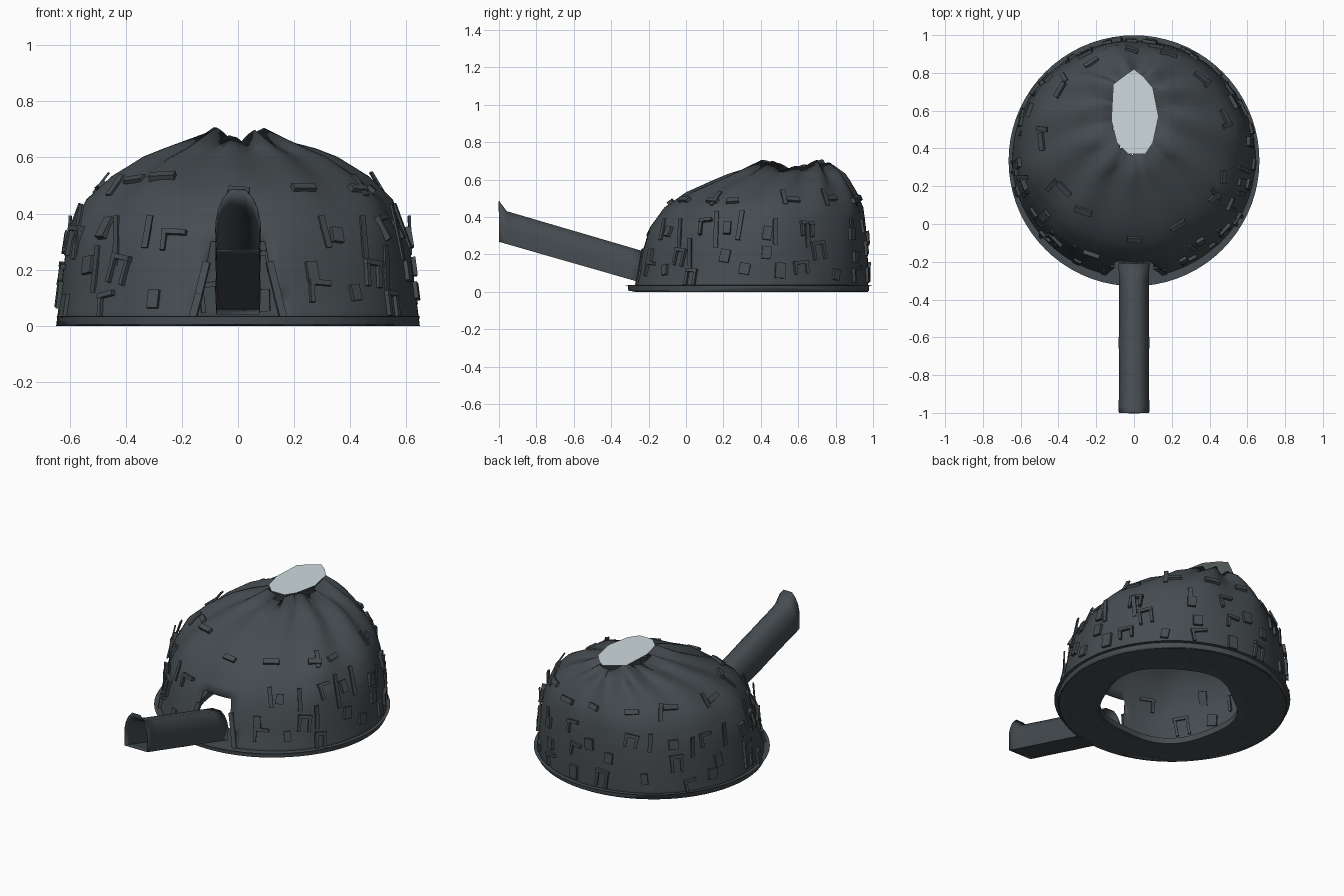
import bpy, bmesh, math, random
from mathutils import Vector, Matrix

random.seed(7)
if "Cube" in bpy.data.objects:
    bpy.data.objects.remove(bpy.data.objects["Cube"], do_unlink=True)


def material(name, rgb):
    m = bpy.data.materials.new(name)
    m.use_nodes = True
    m.diffuse_color = (*rgb, 1)
    bsdf = m.node_tree.nodes["Principled BSDF"]
    bsdf.inputs["Base Color"].default_value = (*rgb, 1)
    bsdf.inputs["Roughness"].default_value = 0.9
    return m


STONE = material("dark slate", (0.060, 0.072, 0.081))
PALE = material("pale grey", (0.62, 0.70, 0.72))


def finish(name, bm, mat, smooth=None, thickness=0):
    bmesh.ops.recalc_face_normals(bm, faces=bm.faces)
    mesh = bpy.data.meshes.new(name)
    bm.to_mesh(mesh)
    bm.free()
    mesh.materials.append(mat)
    ob = bpy.data.objects.new(name, mesh)
    bpy.context.collection.objects.link(ob)
    if thickness:
        mod = ob.modifiers.new("shell", "SOLIDIFY")
        mod.thickness = thickness
        mod.offset = 0
    if smooth:
        bpy.ops.object.select_all(action="DESELECT")
        ob.select_set(True)
        bpy.context.view_layer.objects.active = ob
        bpy.ops.object.shade_smooth_by_angle(angle=math.radians(smooth))


def loft(rings, wrap=False):
    """Skin a list of closed rings; wrap joins the last ring to the first."""
    bm = bmesh.new()
    rows = [[bm.verts.new(p) for p in ring] for ring in rings]
    pairs = list(zip(rows, rows[1:])) + ([(rows[-1], rows[0])] if wrap else [])
    for a, b in pairs:
        for i in range(len(a)):
            j = (i + 1) % len(a)
            bm.faces.new((a[i], a[j], b[j], b[i]))
    return bm


# Dome outline: height, half width, front y, back y
PROFILE = [(0, .645, -.29, .97), (.1, .632, -.262, .97), (.2, .62, -.24, .968),
           (.33, .60, -.2, .96), (.45, .54, -.11, .94), (.53, .45, .01, .90),
           (.60, .33, .175, .85), (.65, .20, .30, .81), (.70, .08, .41, .75)]


def dome_point(a, z):
    """Point on the folded dome at angle a and height z."""
    for lo, hi in zip(PROFILE, PROFILE[1:]):
        if z <= hi[0]:
            break
    t = (z - lo[0]) / (hi[0] - lo[0])
    rx, yf, yb = (lo[k] + (hi[k] - lo[k]) * t for k in (1, 2, 3))
    k = z / .7
    fold = 1 + .02 * k * math.sin(8 * a) + .16 * k ** 6 * math.sin(11 * a + 1)
    return Vector((rx * fold * math.cos(a),
                   (yf + yb) / 2 + (yb - yf) / 2 * fold * math.sin(a), z))


# Dome shell with pleats gathered at a ragged crown of four peaks
SEG = 104
heights = [0, .05, .1, .15, .2, .25, .3, .35, .4, .45, .49, .53, .57, .6, .63, .69]
rings = [[dome_point(math.tau * i / SEG, z) for i in range(SEG)] for z in heights]
for i, p in enumerate(rings[-1]):
    a = math.tau * i / SEG
    p.z = .66 + .036 * math.sin(2 * a) ** 2 + .01 * math.sin(11 * a + 1)
bm = loft(rings)
doorway = [f for f in bm.faces
           if (c := f.calc_center_median()).y < 0 and c.z < .3 and abs(c.x) < .15 - .18 * c.z]
bmesh.ops.delete(bm, geom=doorway, context="FACES")
# Straighten the jambs so the doorway narrows evenly upwards
for v in bm.verts:
    jamb = .15 - .18 * v.co.z
    if v.is_boundary and v.co.y < 0 and v.co.z < .31 and abs(abs(v.co.x) - jamb) < .022:
        v.co.x = math.copysign(jamb, v.co.x)
finish("dome_shell", bm, STONE, 35, .006)


# Floor ring: thin wide rim above a cobbled underside, with an uneven hole
def floor_ring(f, z, rough=0):
    pts = []
    for i in range(72):
        a = math.tau * i / 72
        hole = .40 - .02 * math.cos(2 * a - 4.6) - .02 * math.cos(a - 2.3) + .012 * math.sin(5 * a)
        r = hole + (.664 - hole) * f
        pts.append((r * math.cos(a), .335 + r * math.sin(a),
                    max(0, z + random.uniform(-rough, rough))))
    return pts


rings = [floor_ring(0, .036), floor_ring(1, .036), floor_ring(.93, .034), floor_ring(.92, .004)]
rings += [floor_ring(f, .005, .003) for f in (.78, .62, .46, .3, .15)]
rings.append(floor_ring(0, 0))
finish("floor_ring", loft(rings, wrap=True), STONE)

# Sloping arched tunnel with a raised mouth
ARCH = [(-.076, 0), (-.079, .45), (-.07, .66), (-.054, .84), (-.028, .98),
        (.028, .98), (.054, .84), (.07, .66), (.079, .45), (.076, 0)]
stations = [(-1, .27, .488), (-.96, .258, .433)]
for i in range(1, 10):
    t = i / 9
    stations.append((-.96 + .75 * t, .258 - .215 * t, .433 - .22 * t))
rings = []
for y, low, high in stations:
    w = random.uniform(.97, 1.0)
    rings.append([(x * w, y, low + (high - low) * v) for x, v in ARCH])
finish("tunnel", loft(rings), STONE, 50, .005)

# Pale skylight sheet floating just over the crown
OUTLINE = [(0, .82), (.05, .78), (.1, .72), (.13, .57), (.1, .43), (.06, .37),
           (-.03, .37), (-.09, .43), (-.12, .55), (-.11, .74), (-.03, .8)]
bm = bmesh.new()
sheet = bm.faces.new([bm.verts.new((x, y, .716)) for x, y in reversed(OUTLINE)])
finish("skylight", bm, PALE)


def slab(bm, a, z, size, shift=(0, 0), tilt=0, lean=0, out=0):
    """Box lying on the dome surface: size is width, height, depth."""
    p = dome_point(a, z)
    side = (dome_point(a + .03, z) - dome_point(a - .03, z)).normalized()
    up = dome_point(a, z + .02) - dome_point(a, z - .02)
    up = (up - side * up.dot(side)).normalized()
    n = side.cross(up)
    frame = Matrix((side, up, n)).transposed().to_4x4()
    frame.translation = p + n * out
    local = (Matrix.Rotation(tilt, 4, "Z") @ Matrix.Rotation(lean, 4, "X")
             @ Matrix.Translation((*shift, 0)) @ Matrix.Diagonal((*size, 1)))
    bmesh.ops.create_cube(bm, size=1, matrix=frame @ local)


def near_door(a, z):
    p = dome_point(a, z)
    return p.y < 0 and abs(p.x) < .18 and z < .42


# Rough window frames and loose bricks in rows around the dome
frames, bricks = bmesh.new(), bmesh.new()
for z0, count in ((.1, 19), (.21, 15), (.32, 17), (.5, 13)):
    for i in range(count):
        a = math.tau * (i + random.uniform(.2, .8)) / count
        z = z0 + random.uniform(-.03, .03)
        if near_door(a, z):
            continue
        w, h = random.uniform(.05, .075), random.uniform(.06, .1)
        tilt = random.uniform(-.2, .2)
        if z0 > .45:
            slab(bricks, a, z, (w * 1.3, .03, .036), tilt=tilt)
        elif i % 2:
            slab(frames, a, z, (w + .02, .018, .038), (0, h / 2), tilt)
            slab(frames, a, z, (.016, h, .034), (-w / 2, 0), tilt)
            if i % 4 == 1:
                slab(frames, a, z, (.016, h, .034), (w / 2, 0), tilt)
        else:
            slab(bricks, a, z, (w * .75, h * .85, .034), tilt=tilt)
finish("window_frames", frames, STONE)
finish("loose_bricks", bricks, STONE)

# Upright planks leaning off the walls, mirrored left and right
bm = bmesh.new()
for deg, z, h in ((-12, .35, .17), (-22, .33, .2), (-34, .2, .17), (-46, .3, .18),
                  (-58, .33, .12), (8, .32, .14), (30, .3, .13),
                  (55, .34, .11), (-30, .49, .1), (10, .5, .09), (40, .5, .1)):
    for a in (math.radians(deg), math.radians(180 - deg)):
        slab(bm, a + random.uniform(-.05, .05), z, (.024, h, .008),
             tilt=random.uniform(-.12, .12), lean=.16, out=.014)
finish("planks", bm, STONE)

# Broken slabs flanking the doorway
bm = bmesh.new()
for s in (-1, 1):
    for dx, z, h in ((.155, .06, .11), (.13, .17, .12)):
        slab(bm, -math.pi / 2 + s * dx / .64, z, (.026, h, .018), tilt=s * .2)
finish("door_slabs", bm, STONE)
